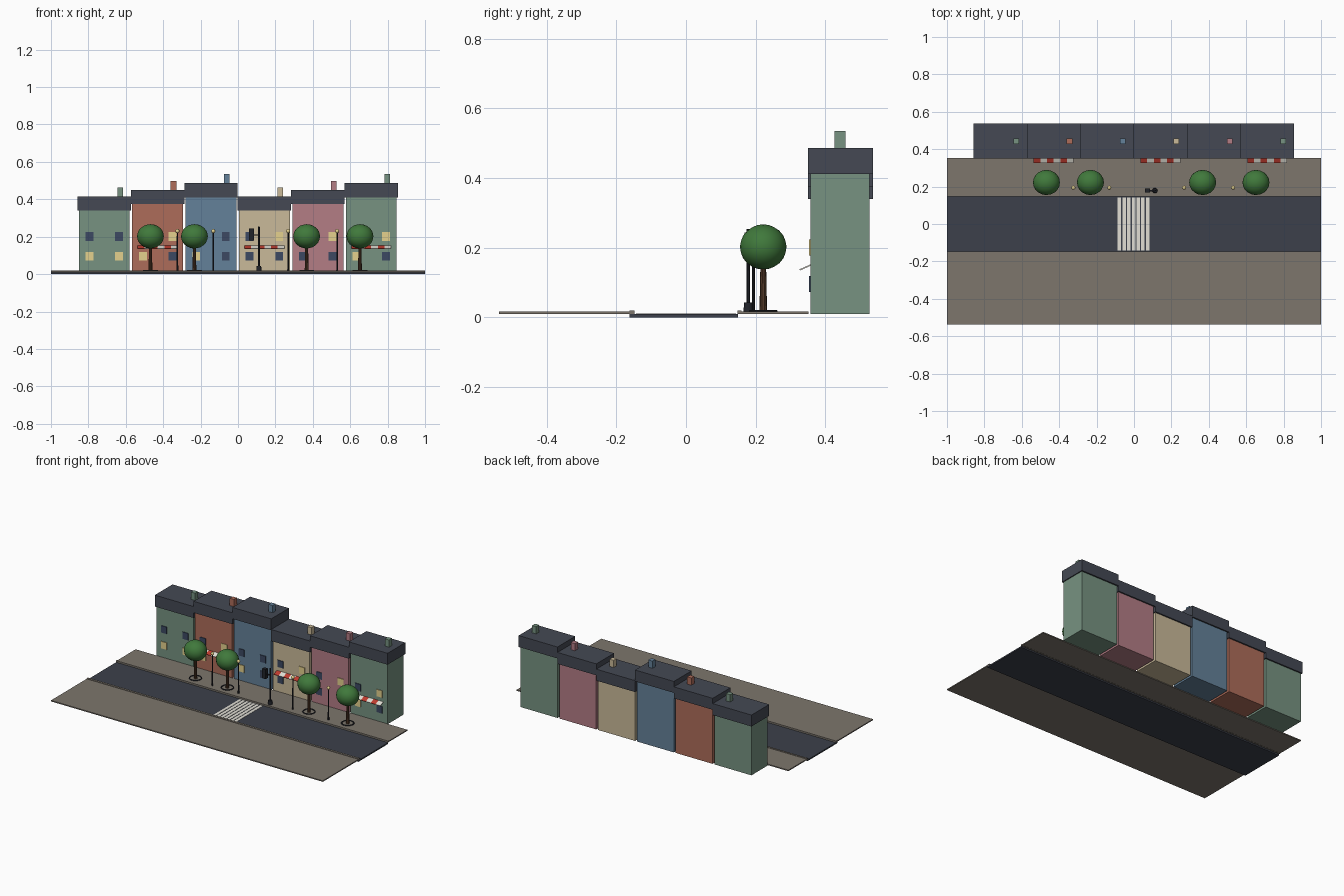
import bpy, math

if "Cube" in bpy.data.objects:
    bpy.data.objects.remove(bpy.data.objects["Cube"])

mats = {}
def paint(ob, rgb):
    if rgb not in mats:
        m = bpy.data.materials.new("paint_%d" % len(mats))
        m.diffuse_color = [(c / 255) ** 2.2 for c in rgb] + [1]
        m.use_nodes = True
        m.node_tree.nodes["Principled BSDF"].inputs["Base Color"].default_value = m.diffuse_color
        mats[rgb] = m
    ob.data.materials.append(mats[rgb])
    return ob

def box(name, x0, x1, y0, y1, z0, z1, rgb):
    bpy.ops.mesh.primitive_cube_add(size=1, location=((x0 + x1) / 2, (y0 + y1) / 2, (z0 + z1) / 2))
    ob = bpy.context.object
    ob.name = name
    ob.scale = (x1 - x0, y1 - y0, z1 - z0)
    return paint(ob, rgb)

def rod(name, x, y, z0, z1, r0, r1, rgb, sides=10):
    bpy.ops.mesh.primitive_cone_add(vertices=sides, radius1=r0, radius2=r1, depth=z1 - z0,
                                    location=(x, y, (z0 + z1) / 2))
    ob = bpy.context.object
    ob.name = name
    bpy.ops.object.shade_smooth_by_angle()
    return paint(ob, rgb)

ASPHALT, PAVING, ROOF = (62, 66, 76), (124, 117, 108), (70, 74, 84)
DARK, LIT, IRON = (62, 74, 98), (228, 208, 140), (38, 40, 46)
RED, WHITE, BROWN, LEAF = (190, 62, 50), (225, 222, 212), (84, 60, 44), (66, 120, 62)

# Street
box("road", -1, 1, -0.163, 0.15, 0, 0.009, ASPHALT)
box("near_pavement", -1, 1, -0.537, -0.148, 0.01, 0.017, PAVING)
box("far_pavement", -1, 1, 0.15, 0.352, 0.01, 0.017, PAVING)
box("near_kerb", -1, 1, -0.163, -0.148, 0.009, 0.02, PAVING)
box("far_kerb", -1, 1, 0.148, 0.16, 0.009, 0.02, PAVING)
for i in range(7):
    x = -0.0025 + (i - 3) * 0.0252
    box("crossing_stripe", x - 0.0095, x + 0.0095, -0.143, 0.143, 0.008, 0.0105, WHITE)

# Terraced houses: wall colour, wall top, windows (upper left, upper right, lower left, lower right)
houses = [((118, 145, 128), 0.340, "0011"),
          ((172, 108, 90), 0.375, "0110"),
          ((100, 128, 152), 0.411, "0010"),
          ((200, 184, 152), 0.340, "0100"),
          ((178, 124, 132), 0.375, "0100"),
          ((118, 145, 128), 0.411, "0110")]
for i, (wall, h, lights) in enumerate(houses):
    cx = (i - 2.5) * 0.2855 - 0.0015
    box("house_wall", cx - 0.136, cx + 0.136, 0.358, 0.528, 0.01, h, wall)
    box("house_roof", cx - 0.1427, cx + 0.1427, 0.351, 0.537, h, h + 0.076, ROOF)
    box("chimney", cx + 0.07, cx + 0.1, 0.427, 0.458, h + 0.05, h + 0.124, wall)
    for k, lit in enumerate(lights):
        x = cx + (0.079 if k % 2 else -0.079)
        z = 0.201 if k < 2 else 0.096
        box("window", x - 0.021, x + 0.021, 0.354, 0.36, z - 0.023, z + 0.023,
            LIT if lit == "1" else DARK)
    # Striped awning on every second house
    if i % 2:
        for s in range(6):
            x = cx + (s - 2.5) * 0.0355
            a = box("awning_strip", x - 0.01775, x + 0.01775, 0.325, 0.362, 0.1415, 0.1455,
                    WHITE if s % 2 else RED)
            a.rotation_euler.x = math.radians(24)

# Street trees with ground rings
for x in (-0.468, -0.233, 0.367, 0.652):
    y = 0.222
    rod("tree_trunk", x, y, 0.015, 0.16, 0.011, 0.008, BROWN)
    bpy.ops.mesh.primitive_ico_sphere_add(subdivisions=3, radius=1, location=(x, y, 0.202))
    crown = bpy.context.object
    crown.name = "tree_crown"
    crown.scale = (0.072, 0.067, 0.065)
    bpy.ops.object.shade_smooth()
    paint(crown, LEAF)
    bpy.ops.mesh.primitive_torus_add(major_radius=0.037, minor_radius=0.004, major_segments=20,
                                     minor_segments=6, location=(x, y, 0.018))
    bpy.context.object.name = "tree_ring"
    paint(bpy.context.object, IRON)

# Street lamps
for x in (-0.324, -0.132, 0.268, 0.53):
    y = 0.194
    rod("lamp_post", x, y, 0.015, 0.225, 0.005, 0.0035, IRON)
    bpy.ops.mesh.primitive_uv_sphere_add(segments=12, ring_count=8, radius=0.011, location=(x, y, 0.23))
    bpy.context.object.name = "lamp_globe"
    bpy.ops.object.shade_smooth()
    paint(bpy.context.object, LIT)

# Traffic signal
rod("signal_base", 0.112, 0.179, 0.015, 0.043, 0.014, 0.012, IRON, 12)
rod("signal_post", 0.112, 0.179, 0.015, 0.254, 0.0055, 0.0045, IRON)
box("signal_arm", 0.075, 0.114, 0.175, 0.182, 0.206, 0.213, IRON)
box("signal_head", 0.06, 0.086, 0.168, 0.19, 0.179, 0.243, IRON)
